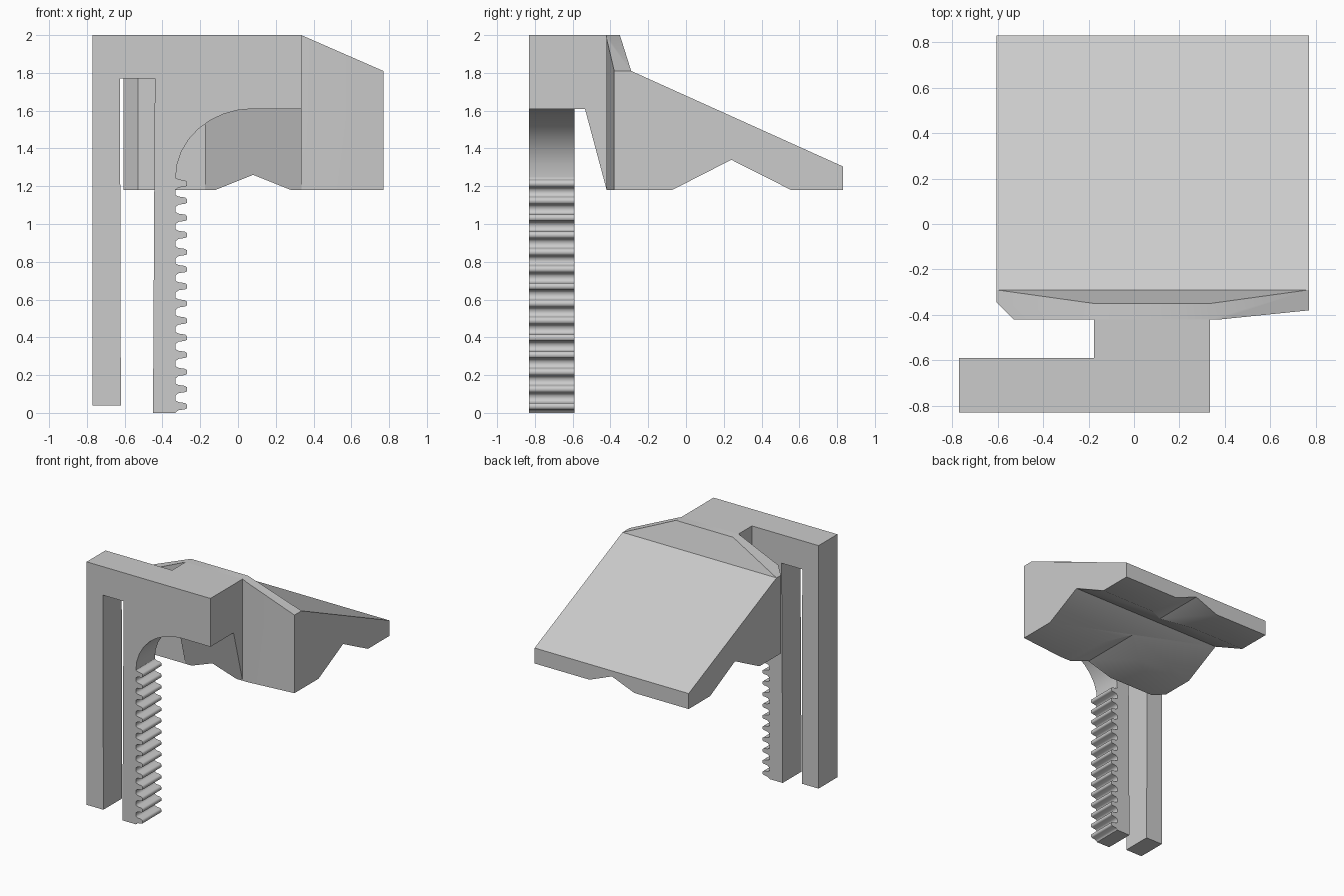
import bpy, bmesh
from math import sin, cos, pi, radians
from mathutils import Vector

if "Cube" in bpy.data.objects:
    bpy.data.objects.remove(bpy.data.objects["Cube"])

grey = bpy.data.materials.new("plain grey")
grey.use_nodes = True
COLOUR = (0.6, 0.6, 0.6, 1)
grey.diffuse_color = COLOUR
grey.node_tree.nodes["Principled BSDF"].inputs["Base Color"].default_value = COLOUR


def prism(name, profile, axis, start, end):
    """Extrude a closed profile along x (points y, z) or y (points x, z)."""
    bm = bmesh.new()
    rings = []
    for depth in (start, end):
        rings.append([bm.verts.new((depth, a, z) if axis == "x" else (a, depth, z))
                      for a, z in profile])
    for ring in rings:
        bm.faces.new(ring)
    for i in range(len(profile)):
        j = (i + 1) % len(profile)
        bm.faces.new((rings[0][i], rings[0][j], rings[1][j], rings[1][i]))
    bmesh.ops.recalc_face_normals(bm, faces=bm.faces[:])
    mesh = bpy.data.meshes.new(name)
    bm.to_mesh(mesh)
    bm.free()
    mesh.materials.append(grey)
    obj = bpy.data.objects.new(name, mesh)
    bpy.context.collection.objects.link(obj)
    return obj


def trim(obj, planes):
    """Slice off whatever lies outside each (point, outward normal) plane."""
    bm = bmesh.new()
    bm.from_mesh(obj.data)
    for point, normal in planes:
        bmesh.ops.bisect_plane(bm, geom=bm.verts[:] + bm.edges[:] + bm.faces[:], dist=1e-5,
                               plane_co=point, plane_no=Vector(normal).normalized(),
                               clear_outer=True)
        bmesh.ops.holes_fill(bm, edges=[e for e in bm.edges if e.is_boundary], sides=0)
    bmesh.ops.recalc_face_normals(bm, faces=bm.faces[:])
    bm.to_mesh(obj.data)
    bm.free()


def activate(obj):
    bpy.ops.object.select_all(action="DESELECT")
    obj.select_set(True)
    bpy.context.view_layer.objects.active = obj


def carve(obj, cutter):
    mod = obj.modifiers.new("groove", "BOOLEAN")
    mod.operation, mod.solver, mod.object = "DIFFERENCE", "EXACT", cutter
    activate(obj)
    bpy.ops.object.modifier_apply(modifier=mod.name)


# Front bracket: two hanging legs, toothed rack and curved underside
outline = [(-0.45, 0), (-0.44, 1.77), (-0.625, 1.77), (-0.62, 0.04), (-0.77, 0.04),
           (-0.77, 2), (0.335, 2), (0.335, 1.61)]
for i in range(9):
    t = pi / 2 * (1 + i / 8)
    outline.append((0.08 + 0.41 * cos(t), 1.246 + 0.364 * sin(t)))
tooth = [(-0.33, 0.029), (-0.315, 0.021), (-0.28, 0.016), (-0.27, 0.008),
         (-0.27, -0.012), (-0.28, -0.017), (-0.315, -0.022), (-0.33, -0.034)]
for i in reversed(range(14)):
    outline += [(x, 0.036 + 0.0907 * i + dz) for x, dz in tooth]
outline.append((-0.33, 0))
bracket = prism("rack_bracket", outline, "y", -0.83, -0.59)

# Neck joining the bracket to the wedge, with a sloping underside
neck = prism("neck", [(-0.59, 1.61), (-0.535, 1.61), (-0.42, 1.18), (-0.42, 2), (-0.59, 2)],
             "x", -0.175, 0.335)

# Wedge block: long back slope below a steep ridge, trimmed at the shoulders and front
wedge = prism("wedge_block", [(-0.42, 1.18), (-0.42, 2), (-0.35, 2), (-0.29, 1.81),
                              (0.83, 1.305), (0.83, 1.18)], "x", -0.605, 0.77)
trim(wedge, [((0.335, 0, 2), (0.19, 0, 0.435)),          # left shoulder
             ((-0.175, 0, 2), (-0.19, 0, 0.43)),         # right shoulder
             ((-0.53, -0.42, 0), (-0.075, -0.075, 0)),   # right front chamfer
             ((0.38, -0.42, 0), (0.04, -0.39, 0))])      # left front taper

# Crossed V grooves underneath
long_groove = prism("long_groove_cutter", [(-0.32, 1.1), (0.08, 1.26), (0.48, 1.1)],
                    "y", -1, 1)
cross_groove = prism("cross_groove_cutter", [(-0.23, 1.1), (0.24, 1.34), (0.715, 1.1)],
                     "x", -1, 1)
carve(neck, long_groove)
carve(wedge, long_groove)
carve(wedge, cross_groove)
for cutter in (long_groove, cross_groove):
    bpy.data.objects.remove(cutter)

# Soft shading over the shallow bends and the rounded teeth
for part, limit in ((bracket, 65), (neck, 30), (wedge, 30)):
    activate(part)
    bpy.ops.object.shade_smooth_by_angle(angle=radians(limit))
